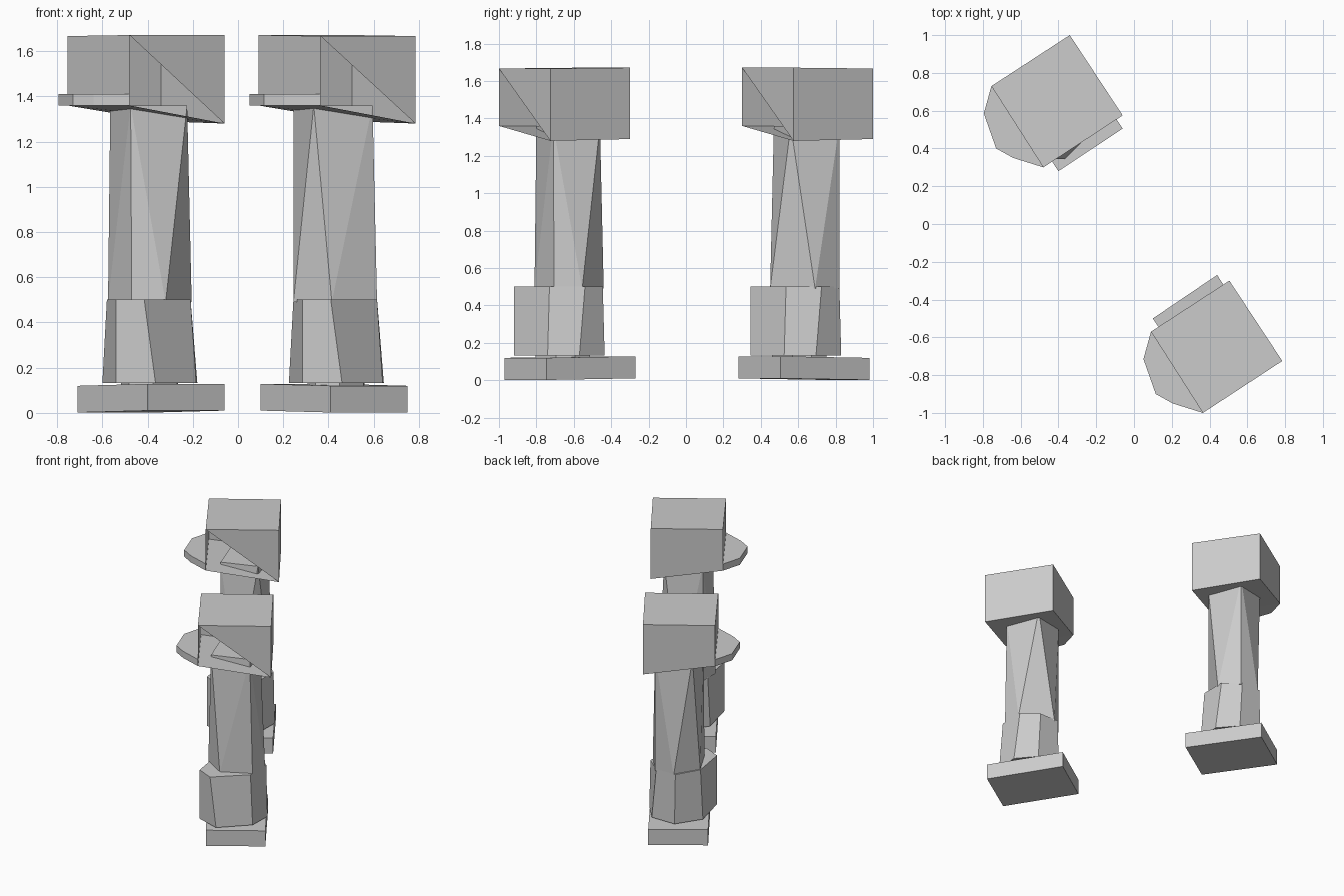
import bpy, bmesh
from mathutils import Vector

if "Cube" in bpy.data.objects:
    bpy.data.objects.remove(bpy.data.objects["Cube"])

stone = bpy.data.materials.new("grey stone")
stone.diffuse_color = (0.6, 0.6, 0.6, 1)
stone.use_nodes = True
stone.node_tree.nodes["Principled BSDF"].inputs["Base Color"].default_value = stone.diffuse_color


def build(name, verts, faces, fix=True):
    bm = bmesh.new()
    vs = [bm.verts.new(v) for v in verts]
    for f in faces:
        bm.faces.new([vs[i] for i in f])
    if fix:
        bmesh.ops.recalc_face_normals(bm, faces=bm.faces)
    me = bpy.data.meshes.new(name)
    bm.to_mesh(me)
    bm.free()
    me.materials.append(stone)
    ob = bpy.data.objects.new(name, me)
    bpy.context.collection.objects.link(ob)
    return ob


def prism(name, low, high):
    """Closed solid between two rings with equal point counts."""
    n = len(low)
    faces = [list(range(n))[::-1], list(range(n, 2 * n))]
    faces += [(i, (i + 1) % n, n + (i + 1) % n, n + i) for i in range(n)]
    return build(name, low + high, faces)


def ring(points, z, o):
    return [(x + o[0], y + o[1], z) for x, y in points]


def tilted(points, z, lean, o):
    """Ring whose height changes across the tower's side axis."""
    return [(x + o[0], y + o[1], z + lean * (0.55 * x - 0.83 * y)) for x, y in points]


# Plans are relative to the tower centre, counter-clockwise from the front corner
HEAD = [(-0.07, -0.35), (0.35, -0.075), (0.07, 0.35), (-0.345, 0.08)]
HEAD_FLOOR = [1.36, 1.28, 1.29, 1.36]
BALCONY = [(-0.345, 0.08), (-0.385, -0.065), (-0.32, -0.25), (-0.23, -0.3), (-0.07, -0.35)]
BASE = [(-0.015, -0.345), (0.325, -0.12), (0.015, 0.355), (-0.325, 0.125)]
COLLAR_LOW = [(-0.145, -0.235), (0.03, -0.29), (0.21, -0.11), (0.215, 0.06),
              (0.1, 0.195), (-0.09, 0.195), (-0.205, 0.02)]
COLLAR_TOP = [(-0.145, -0.235), (-0.02, -0.29), (0.185, -0.1), (0.185, 0.09),
              (0.07, 0.185), (-0.09, 0.185), (-0.185, 0.02)]
SHAFT_LOW = [(-0.075, -0.185), (0.075, -0.185), (0.19, 0.055),
             (0.08, 0.185), (-0.075, 0.185), (-0.18, 0.015)]
SHAFT_TOP = [(-0.08, -0.165), (0.17, -0.075), (0.08, 0.185), (-0.17, 0.095)]
NECK = [(0.6 * x, 0.6 * y) for x, y in COLLAR_LOW]


def tower(tag, head_c, shaft_c, base_c, lean, turn):
    # footing slab, slightly tilted
    prism(tag + "_base", tilted(BASE, 0.006, lean, base_c), tilted(BASE, 0.124, lean, base_c))
    # neck and flaring collar
    prism(tag + "_neck", ring(NECK, 0.10, shaft_c), ring(NECK, 0.15, shaft_c))
    prism(tag + "_collar", ring(COLLAR_LOW, 0.133, shaft_c), ring(COLLAR_TOP, 0.502, shaft_c))
    # shaft changing from six sides to four
    spin = (lambda p: (-p[1], p[0])) if turn else (lambda p: p)
    low = ring([spin(p) for p in SHAFT_LOW], 0.49, shaft_c)
    top = ring([spin(p) for p in SHAFT_TOP], 1.36, shaft_c)
    build(tag + "_shaft", low + top,
          [(6, 0, 1), (6, 1, 7), (7, 1, 2), (7, 2, 8), (8, 2, 3), (8, 3, 4), (8, 4, 9),
           (9, 4, 5), (9, 5, 6), (6, 5, 0), (6, 7, 8, 9), (5, 4, 3, 2, 1, 0)])
    # hollow head with one open triangle on its side wall
    floor = [(x + head_c[0], y + head_c[1], z) for (x, y), z in zip(HEAD, HEAD_FLOOR)]
    roof = tilted(HEAD, 1.669, lean * 0.6, head_c)
    build(tag + "_head", floor + roof,
          [(3, 2, 1, 0), (4, 5, 6, 7), (4, 1, 5), (1, 2, 6, 5), (2, 3, 7, 6), (3, 0, 4, 7)],
          fix=False)
    # rounded balcony slab
    prism(tag + "_balcony", ring(BALCONY, 1.36, head_c), ring(BALCONY, 1.41, head_c))


tower("back_tower", (-0.41, 0.65), (-0.395, 0.635), (-0.385, 0.625), 0.015, False)
tower("front_tower", (0.435, -0.65), (0.43, -0.63), (0.425, -0.625), -0.015, True)
